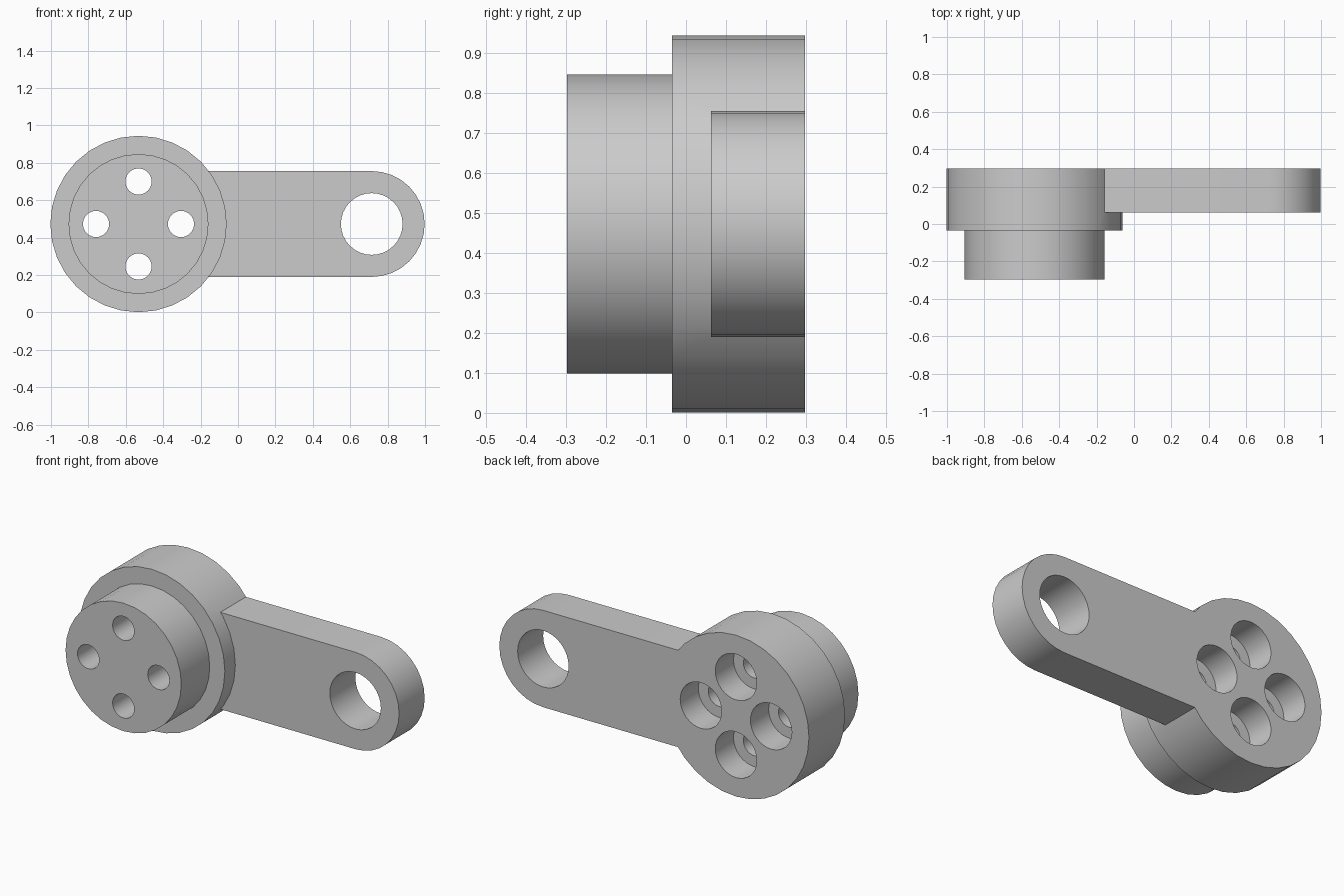
import bpy, bmesh, math

if "Cube" in bpy.data.objects:
    bpy.data.objects.remove(bpy.data.objects["Cube"])

HUB_X, MID_Z, ARM_X = -0.532, 0.4725, 0.715
BACK = 0.298

steel = bpy.data.materials.new("light_grey")
steel.diffuse_color = (0.6, 0.6, 0.6, 1)
steel.use_nodes = True
steel.node_tree.nodes["Principled BSDF"].inputs["Base Color"].default_value = steel.diffuse_color


def prism(name, outline, y0, y1):
    """Extrude an x-z outline from y0 to y1."""
    bm = bmesh.new()
    face = bm.faces.new([bm.verts.new((x, y0, z)) for x, z in outline])
    new = bmesh.ops.extrude_face_region(bm, geom=[face])["geom"]
    bmesh.ops.translate(bm, vec=(0, y1 - y0, 0),
                        verts=[v for v in new if isinstance(v, bmesh.types.BMVert)])
    bmesh.ops.recalc_face_normals(bm, faces=bm.faces)
    mesh = bpy.data.meshes.new(name)
    bm.to_mesh(mesh)
    bm.free()
    mesh.materials.append(steel)
    obj = bpy.data.objects.new(name, mesh)
    bpy.context.collection.objects.link(obj)
    return obj


def arc(cx, cz, r, n, start=0, sweep=360):
    """Points along an arc; a full circle leaves out the repeated last point."""
    count = n if sweep == 360 else n + 1
    angles = [math.radians(start + sweep * i / n) for i in range(count)]
    return [(cx + r * math.cos(a), cz + r * math.sin(a)) for a in angles]


def combine(target, tool, operation):
    mod = target.modifiers.new(operation.lower(), 'BOOLEAN')
    mod.operation, mod.object, mod.solver = operation, tool, 'EXACT'
    bpy.context.view_layer.objects.active = target
    bpy.ops.object.modifier_apply(modifier=mod.name)
    bpy.data.objects.remove(tool)


# Flange disc, front boss and round-ended arm
body = prism("crank_arm", arc(HUB_X, MID_Z, 0.4715, 32), -0.035, BACK)
boss = prism("boss", arc(HUB_X, MID_Z, 0.374, 32), -BACK, 0.05)
combine(body, boss, 'UNION')
arm_r = 0.283
arm_outline = [(-0.35, MID_Z - arm_r)] + arc(ARM_X, MID_Z, arm_r, 16, -90, 180) \
    + [(-0.35, MID_Z + arm_r)]
combine(body, prism("arm", arm_outline, 0.062, BACK), 'UNION')

# Large hole at the arm end
combine(body, prism("arm_hole", arc(ARM_X, MID_Z, 0.165, 32), -0.5, 0.5), 'DIFFERENCE')

# Four bolt holes, counterbored from the back
for i in range(4):
    a = i * math.pi / 2
    x, z = HUB_X + 0.227 * math.cos(a), MID_Z + 0.227 * math.sin(a)
    combine(body, prism("bolt_hole", arc(x, z, 0.07, 32), -0.5, 0.5), 'DIFFERENCE')
    combine(body, prism("counterbore", arc(x, z, 0.134, 32), BACK - 0.168, 0.5), 'DIFFERENCE')

# Smooth round walls with crisp edges
bpy.ops.object.select_all(action='DESELECT')
body.select_set(True)
bpy.context.view_layer.objects.active = body
bpy.ops.object.shade_smooth_by_angle(angle=math.radians(30))
